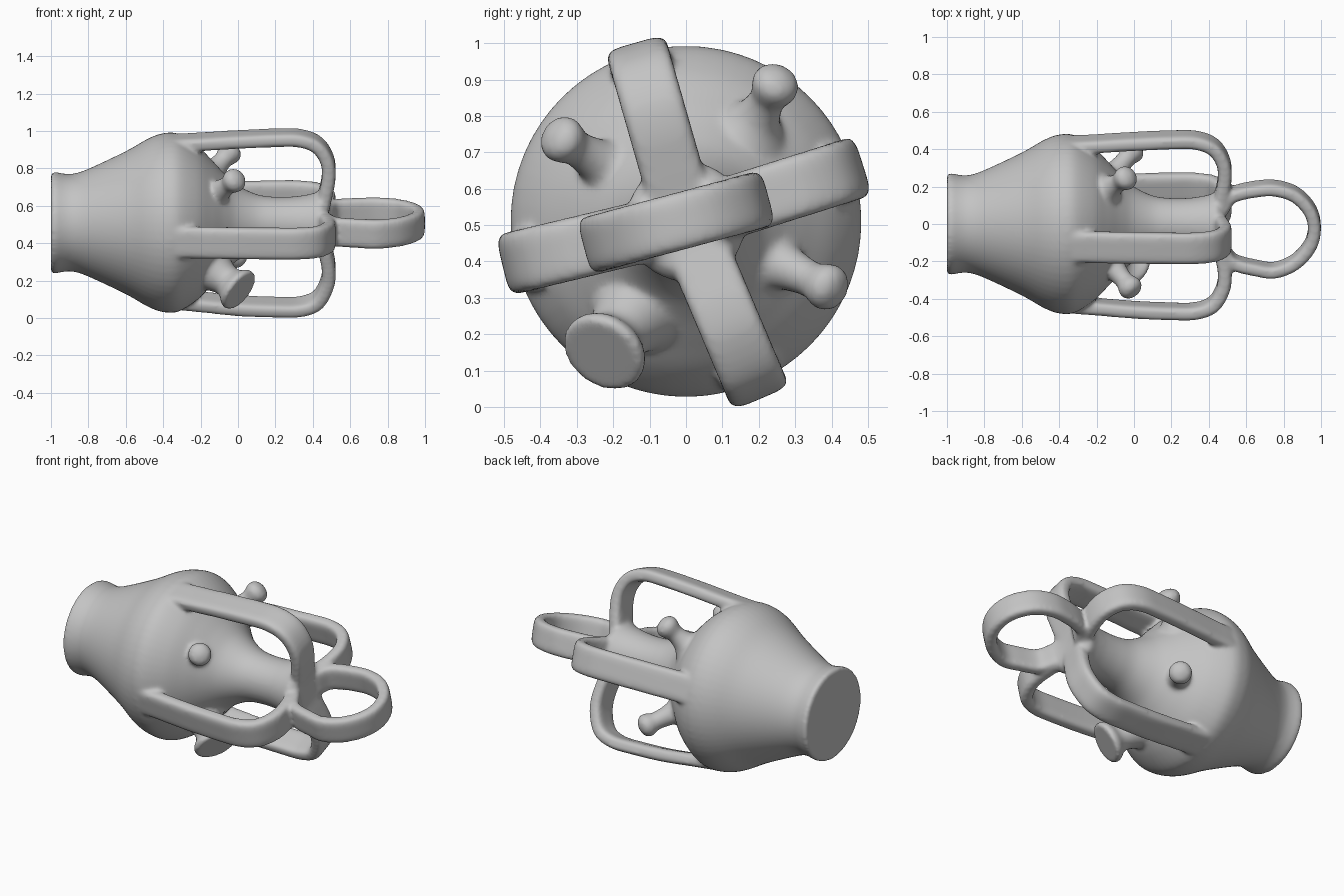
import bpy, bmesh, math
from mathutils import Vector

if "Cube" in bpy.data.objects:
    bpy.data.objects.remove(bpy.data.objects["Cube"])

AXIS_Z = 0.51          # height of the jar's lying axis
bm = bmesh.new()


def spline(pts, steps=6):
    """Catmull-Rom curve through 2D points."""
    p = [Vector(q) for q in pts]
    p = [2 * p[0] - p[1]] + p + [2 * p[-1] - p[-2]]
    out = []
    for a, b, c, d in zip(p, p[1:], p[2:], p[3:]):
        for i in range(steps):
            t = i / steps
            out.append(0.5 * (2 * b + (c - a) * t + (2 * a - 5 * b + 4 * c - d) * t * t
                              + (3 * b - a - 3 * c + d) * t ** 3))
    return out + [p[-2]]


def skin(rings):
    """Bridge successive rings of points and cap the ends."""
    vs = [[bm.verts.new(c) for c in r] for r in rings]
    n = len(vs[0])
    for a, b in zip(vs, vs[1:]):
        for i in range(n):
            bm.faces.new((a[i], a[(i + 1) % n], b[(i + 1) % n], b[i]))
    bm.faces.new(vs[0][::-1])
    bm.faces.new(vs[-1])


def lathe(profile, origin, direction, sides):
    """Revolve (distance, radius) points about a line."""
    d = Vector(direction).normalized()
    u = d.orthogonal().normalized()
    v = d.cross(u)
    skin([[Vector(origin) + d * s + (u * math.cos(a) + v * math.sin(a)) * r
           for a in (math.tau * i / sides for i in range(sides))] for s, r in profile])


def strap(path, degrees, width, thick, offset=0.0):
    """Sweep a rounded flat band along an (x, radial) path in a plane through the axis."""
    a = math.radians(degrees)
    radial = Vector((0, math.cos(a), math.sin(a)))
    side = Vector((0, -math.sin(a), math.cos(a)))
    base = Vector((0, offset, AXIS_Z))
    rings = []
    for i, p in enumerate(path):
        t = path[min(i + 1, len(path) - 1)] - path[max(i - 1, 0)]
        t.normalize()
        normal = Vector((-t.y, 0, 0)) + radial * t.x
        centre = base + Vector((p.x, 0, 0)) + radial * p.y
        ring = []
        for k in range(20):
            q = math.tau * (k + 0.5) / 20
            c, s = math.cos(q), math.sin(q)
            ring.append(centre + side * math.copysign(abs(c) ** 0.4, c) * width / 2
                        + normal * math.copysign(abs(s) ** 0.55, s) * thick / 2)
        rings.append(ring)
    skin(rings)


# Body with foot, shoulder and central neck
lathe(spline([(-1, .27), (-.97, .27), (-.93, .262), (-.88, .262), (-.8, .288), (-.6, .382),
              (-.48, .45), (-.4, .478), (-.32, .476), (-.22, .415), (-.14, .335), (-.07, .26),
              (0, .2), (.1, .152), (.2, .138), (.3, .14), (.38, .152), (.44, .165), (.48, .135)]),
      (0, 0, AXIS_Z), (1, 0, 0), 64)

# Four stirrup handles meeting on the neck
for angle, reach in ((17.5, 0), (106, 0), (193.5, .008), (293, .018)):
    strap(spline([(-.46, .40), (-.38, .437), (-.2, .45 + reach / 2), (0, .463 + reach), (.2, .472 + reach),
                  (.33, .47 + reach), (.425, .432 + reach), (.477, .35), (.485, .26), (.468, .16),
                  (.45, .07), (.445, 0)]), angle, .172, .074)

# Ring handle beyond the neck
strap(spline([(.47, .10), (.51, .17), (.56, .195), (.65, .214), (.75, .22), (.86, .185), (.94, .1),
              (.965, 0), (.94, -.1), (.86, -.19), (.75, -.235), (.65, -.222), (.56, -.2),
              (.51, -.17), (.47, -.10)]), 15, .158, .069, offset=-.02)

# Three mushroom knobs on the shoulder
for tip, root in (((-.02, -.34, .735), (-.13, -.21, .655)),
                  ((-.045, .245, .885), (-.15, .18, .765)),
                  ((-.01, .388, .33), (-.13, .24, .40))):
    length = (Vector(tip) - Vector(root)).length
    lathe(spline([(-.06, .15), (0, .105), (.05, .065), (length - .06, .05), (length - .025, .06),
                  (length + .005, .066), (length + .035, .05), (length + .05, .012)]),
          root, Vector(tip) - Vector(root), 24)

# Flared spout with a flat end
tip, out = Vector((.015, -.232, .142)), Vector((.72, -.42, -.55)).normalized()
lathe(spline([(0, .15), (.07, .11), (.14, .085), (.18, .092), (.215, .118), (.24, .121), (.25, .11)]),
      tip - out * .25, out, 32)

# Fuse all the clay parts into one skin with soft joins
bmesh.ops.recalc_face_normals(bm, faces=bm.faces[:])
mesh = bpy.data.meshes.new("stirrup_jar")
bm.to_mesh(mesh)
bm.free()
jar = bpy.data.objects.new("stirrup_jar", mesh)
bpy.context.collection.objects.link(jar)
fuse = jar.modifiers.new("fuse", 'REMESH')
fuse.mode = 'VOXEL'
fuse.voxel_size = 0.011
fuse.use_smooth_shade = True
soft = jar.modifiers.new("soften", 'SMOOTH')
soft.factor = 0.5
soft.iterations = 8

clay = bpy.data.materials.new("grey_clay")
clay.diffuse_color = (0.55, 0.55, 0.55, 1)
clay.use_nodes = True
clay.node_tree.nodes["Principled BSDF"].inputs["Base Color"].default_value = clay.diffuse_color
mesh.materials.append(clay)
bpy.context.view_layer.objects.active = jar
jar.select_set(True)
bpy.ops.object.modifier_apply(modifier="fuse")
bpy.ops.object.modifier_apply(modifier="soften")
bpy.ops.object.shade_smooth_by_angle(angle=math.radians(40))
